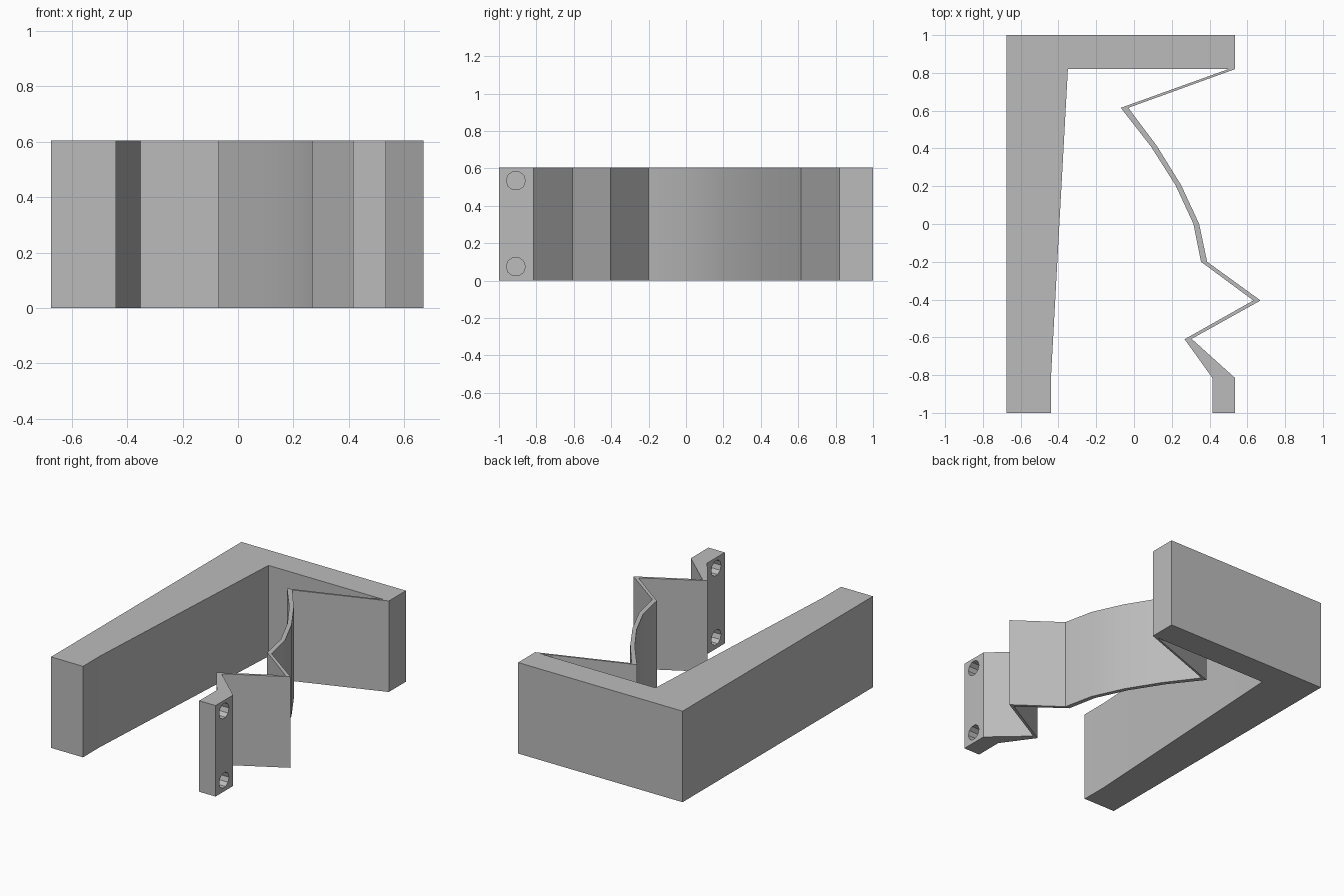
import bpy, bmesh, math
from mathutils import Matrix

if "Cube" in bpy.data.objects:
    bpy.data.objects.remove(bpy.data.objects["Cube"])

HEIGHT = 0.605

grey = bpy.data.materials.new("plain grey")
grey.diffuse_color = (0.5, 0.5, 0.5, 1)
grey.use_nodes = True
grey.node_tree.nodes["Principled BSDF"].inputs["Base Color"].default_value = grey.diffuse_color

# Plan outline: rigid frame, then the thin folded spring and its mounting foot
frame = [(0.535, 0.82), (0.535, 1), (-0.675, 1), (-0.675, -1),
         (-0.44, -1), (-0.44, -0.82), (-0.35, 0.82), (0.5, 0.82)]
spring_inner = [(-0.07, 0.615), (0.09, 0.41), (0.22, 0.205), (0.315, 0),
                (0.355, -0.2), (0.632, -0.405), (0.268, -0.61)]
foot = [(0.415, -0.815), (0.415, -1), (0.535, -1), (0.535, -0.815)]
spring_outer = [(0.305, -0.608), (0.67, -0.405), (0.387, -0.2), (0.345, 0),
                (0.25, 0.205), (0.123, 0.41), (-0.03, 0.615)]


def new_object(name, bm):
    bmesh.ops.recalc_face_normals(bm, faces=bm.faces)
    mesh = bpy.data.meshes.new(name)
    bm.to_mesh(mesh)
    bm.free()
    mesh.materials.append(grey)
    obj = bpy.data.objects.new(name, mesh)
    bpy.context.collection.objects.link(obj)
    return obj


# Bracket: the outline raised to full height
bm = bmesh.new()
base = bm.faces.new([bm.verts.new((x, y, 0))
                     for x, y in frame + spring_inner + foot + spring_outer])
raised = bmesh.ops.extrude_face_region(bm, geom=[base], use_keep_orig=True)
bmesh.ops.translate(bm, vec=(0, 0, HEIGHT),
                    verts=[v for v in raised["geom"] if isinstance(v, bmesh.types.BMVert)])
bracket = new_object("spring_bracket", bm)

# Two screw holes through the foot
bm = bmesh.new()
for z in (0.075, 0.535):
    bmesh.ops.create_cone(bm, cap_ends=True, segments=10, radius1=0.051, radius2=0.051,
                          depth=0.4, matrix=Matrix.Translation((0.475, -0.91, z))
                          @ Matrix.Rotation(math.pi / 2, 4, "Y"))
cutter = new_object("screw_hole_cutter", bm)
cutter.hide_render = True

cut = bracket.modifiers.new("screw_holes", "BOOLEAN")
cut.operation = "DIFFERENCE"
cut.solver = "EXACT"
cut.object = cutter

bpy.context.view_layer.objects.active = bracket
bracket.select_set(True)
bpy.ops.object.modifier_apply(modifier=cut.name)
bpy.data.objects.remove(cutter)
bpy.ops.object.shade_smooth_by_angle(angle=math.radians(30))
